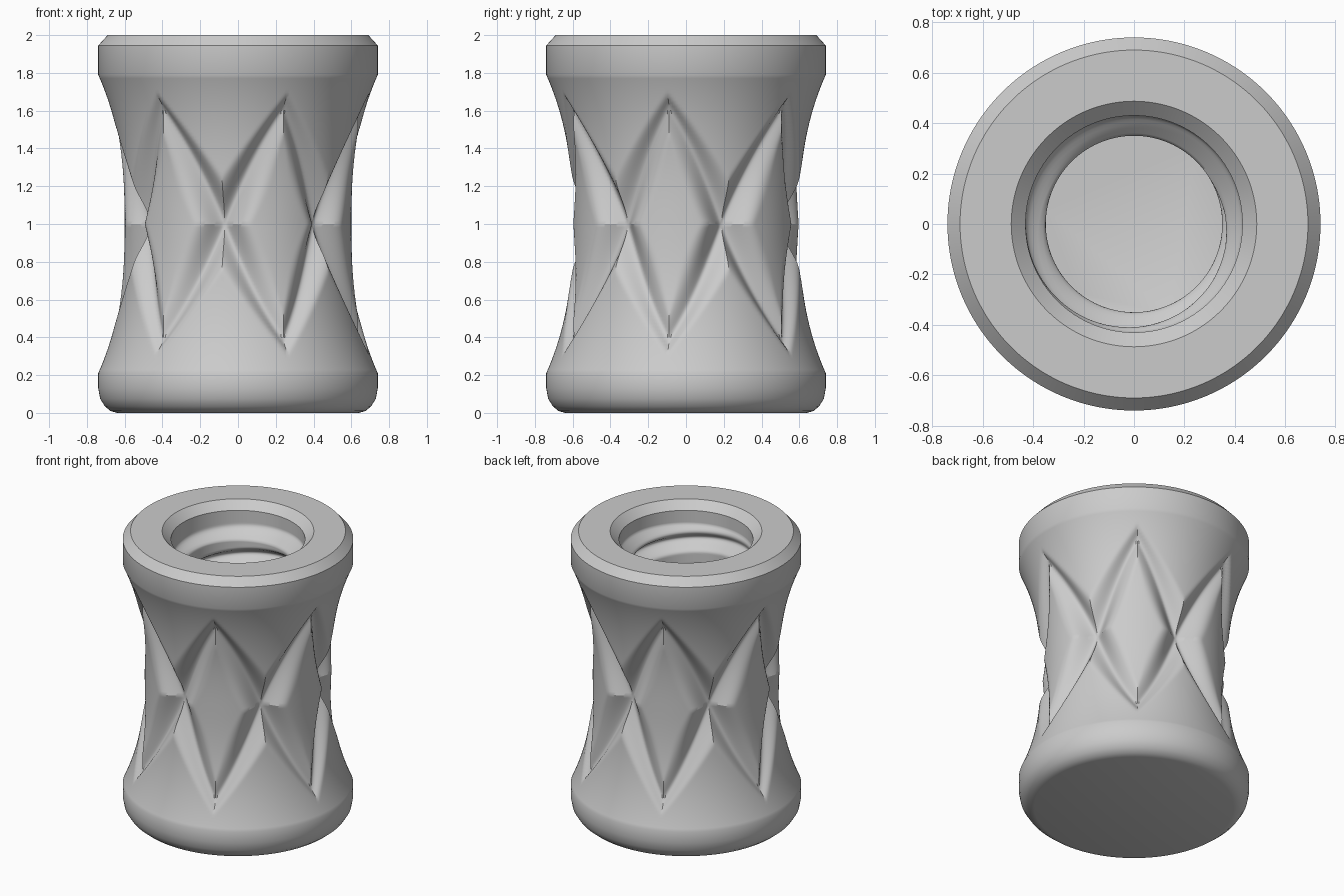
import bpy
import bmesh
from math import sin, cos, pi, radians

cube = bpy.data.objects.get("Cube")
if cube:
    bpy.data.objects.remove(cube, do_unlink=True)

SIDES = 384          # divisible by 12 so creases land on columns
TURN = radians(22)   # rotation of the lattice from the front
WAIST = 0.79         # half height of the waisted part

grey = bpy.data.materials.new("matte_grey")
grey.use_nodes = True
grey.diffuse_color = (0.6, 0.6, 0.6, 1)
grey.node_tree.nodes["Principled BSDF"].inputs["Base Color"].default_value = (0.6, 0.6, 0.6, 1)


def build_rings(name, rings, sharp, cap_first=False, cap_last=False):
    """Skin a stack of rings; each ring is (height, radius or radius function)."""
    bm = bmesh.new()
    loops = []
    for z, radius in rings:
        loop = []
        for i in range(SIDES):
            a = 2 * pi * i / SIDES
            r = radius(z, a) if callable(radius) else radius
            loop.append(bm.verts.new((r * sin(a + TURN), -r * cos(a + TURN), z)))
        loops.append(loop)
    for low, high in zip(loops, loops[1:]):
        for i in range(SIDES):
            j = (i + 1) % SIDES
            bm.faces.new((low[i], low[j], high[j], high[i]))
    if cap_first:
        bm.faces.new(loops[0][::-1])
    if cap_last:
        bm.faces.new(loops[-1])
    mesh = bpy.data.meshes.new(name)
    bm.to_mesh(mesh)
    bm.free()
    mesh.materials.append(grey)
    obj = bpy.data.objects.new(name, mesh)
    bpy.context.collection.objects.link(obj)
    bpy.ops.object.select_all(action="DESELECT")
    obj.select_set(True)
    bpy.context.view_layer.objects.active = obj
    bpy.ops.object.shade_smooth_by_angle(angle=radians(sharp))


def waist_radius(z, a):
    """Waisted body with six-fold crossing grooves around raised diamonds."""
    h = abs(z - 1)
    base = 0.6 + 0.14 * (h / WAIST) ** 2.5
    u = (a / radians(30)) % 2
    u = min(u, 2 - u)
    # Long slope up to the diamond, short steep slope up to the collar
    rise = h - 0.6 * (1 - u)
    t = -rise / 0.29 if rise < 0 else rise / (0.09 + 0.16 * u)
    t = min(1, t)
    depth = 0.75 * (1 + cos(pi * t)) / 2 + 0.25 * (1 - t)
    groove = 0.5 + 0.14 * (1 - u) ** 1.6
    return base - depth * max(0, base - groove)


def thread_radius(z, a):
    """Helical thread that fades in below the mouth."""
    phase = (z / 0.22 + a / (2 * pi)) % 1
    tooth = min(1, 1.5 * (1 - abs(2 * phase - 1)))
    tooth *= tooth * (3 - 2 * tooth)
    fade = max(0, min(1, (1.85 - z) / 0.08))
    return 0.43 - 0.08 * tooth * fade


# Body: rounded foot, latticed waist, collar, chamfered rim and mouth
foot = [(0, 0.64), (0.01, 0.675), (0.035, 0.705), (0.075, 0.73), (0.13, 0.74)]
rows = 84
waist = [(1 - WAIST + 2 * WAIST * i / rows, waist_radius) for i in range(rows + 1)]
rim = [(1.945, 0.74), (2, 0.69), (2, 0.487), (1.945, 0.43)]
build_rings("grip_body", foot + waist + rim, 30, cap_first=True)

# Bore: threaded wall running down to a flat floor
steps = 150
top, floor = 1.945, 0.4
bore = [(top + (floor - top) * i / steps, thread_radius) for i in range(steps + 1)]
build_rings("threaded_bore", bore, 60, cap_last=True)
